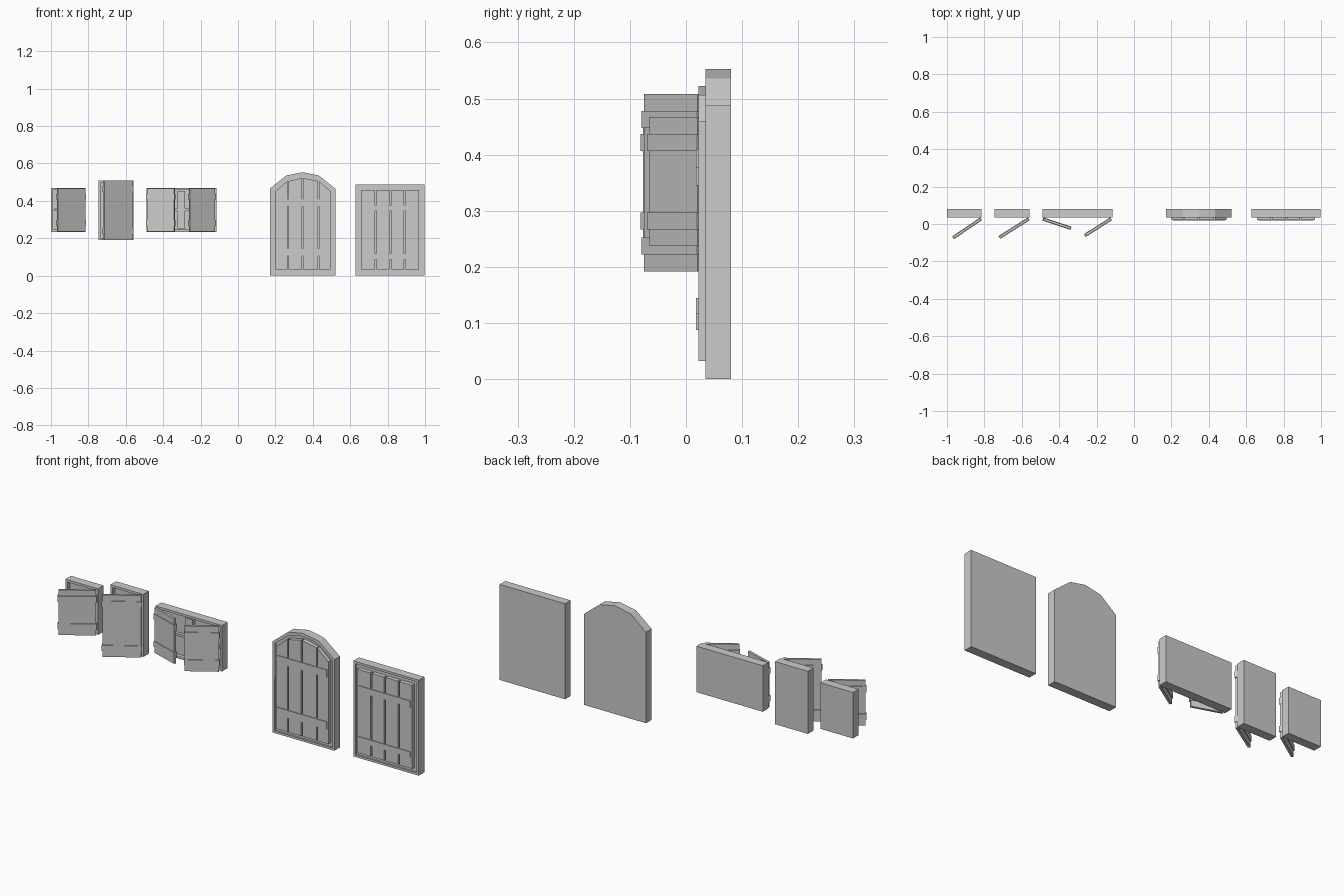
import bpy
import bmesh
from math import atan2, cos, sin
from mathutils import Matrix, Vector

if "Cube" in bpy.data.objects:
    bpy.data.objects.remove(bpy.data.objects["Cube"], do_unlink=True)

GREY = (0.6, 0.6, 0.6, 1)
mat = bpy.data.materials.new("plain_grey")
mat.use_nodes = True
mat.diffuse_color = GREY
bsdf = mat.node_tree.nodes["Principled BSDF"]
bsdf.inputs["Base Color"].default_value = GREY

BACK, FACE = 0.08, 0.035      # wall side and front plane of every frame
DOOR_FRONT = 0.022


def finish(name, bm):
    bmesh.ops.recalc_face_normals(bm, faces=bm.faces)
    mesh = bpy.data.meshes.new(name)
    bm.to_mesh(mesh)
    bm.free()
    mesh.materials.append(mat)
    obj = bpy.data.objects.new(name, mesh)
    bpy.context.collection.objects.link(obj)
    return obj


def prism(name, outline, front, back, rim=0, depth=0):
    """Extrude an x-z outline along y, optionally sinking its front inside a rim."""
    bm = bmesh.new()
    face = bm.faces.new([bm.verts.new((x, front, z)) for x, z in outline])
    ext = bmesh.ops.extrude_face_region(bm, geom=[face], use_keep_orig=True)
    verts = [g for g in ext["geom"] if isinstance(g, bmesh.types.BMVert)]
    bmesh.ops.translate(bm, verts=verts, vec=(0, back - front, 0))
    bmesh.ops.recalc_face_normals(bm, faces=bm.faces)
    if rim:
        bm.normal_update()
        face = min(bm.faces, key=lambda f: f.calc_center_median().y)
        bmesh.ops.inset_region(bm, faces=[face], thickness=rim)
        ext = bmesh.ops.extrude_face_region(bm, geom=[face])
        verts = [g for g in ext["geom"] if isinstance(g, bmesh.types.BMVert)]
        bmesh.ops.translate(bm, verts=verts, vec=(0, depth, 0))
        if face.is_valid:
            bmesh.ops.delete(bm, geom=[face], context='FACES_ONLY')
    return finish(name, bm)


def rect(x0, x1, z0, z1):
    return [(x0, z0), (x1, z0), (x1, z1), (x0, z1)]


def box(name, center, size, angle=0):
    bm = bmesh.new()
    m = Matrix.Translation(center) @ Matrix.Rotation(angle, 4, 'Z')
    bmesh.ops.create_cube(bm, size=1, matrix=m @ Matrix.Diagonal((*size, 1)))
    return finish(name, bm)


def shutter(name, hinge, tip, z0, z1, batten_inset):
    """Open shutter board with two battens wrapped around it."""
    a, b = Vector(hinge), Vector(tip)
    mid, d = (a + b) / 2, b - a
    angle, width = atan2(d.y, d.x), d.length
    box(name, (mid.x, mid.y, (z0 + z1) / 2), (width, 0.012, z1 - z0), angle)
    for label, z in (("lower", z0 + batten_inset), ("upper", z1 - batten_inset)):
        box(f"{name}_{label}_batten", (mid.x, mid.y, z),
            (width + 0.006, 0.018, 0.03), angle)


def window(name, x0, x1, z0, z1, mullion=0, crossbar=False):
    """Recessed window frame with optional glazing bars."""
    prism(name + "_frame", rect(x0, x1, z0, z1), FACE, BACK, 0.017, 0.02)
    cx, cz = (x0 + x1) / 2, (z0 + z1) / 2
    if mullion:
        box(name + "_mullion", (cx, 0.048, cz), (mullion, 0.02, z1 - z0 - 0.034))
    if crossbar:
        box(name + "_crossbar", (cx, 0.049, cz), (x1 - x0 - 0.034, 0.018, 0.012))


def door(name, frame, xs, zs, bottom, gap, bars):
    """Frame, planks with tops following zs, and two crossbars."""
    prism(name + "_frame", frame, FACE, BACK, 0.016, 0.008)
    last = len(xs) - 2
    for i in range(len(xs) - 1):
        a = xs[i] + (gap / 2 if i else 0)
        b = xs[i + 1] - (gap / 2 if i < last else 0)
        prism(f"{name}_plank_{i + 1}",
              [(a, bottom), (b, bottom), (b, zs[i + 1]), (a, zs[i])],
              DOOR_FRONT, FACE + 0.009)
    for i, (z0, z1) in enumerate(bars):
        prism(f"{name}_crossbar_{i + 1}",
              rect(xs[0] + 0.008, xs[-1] - 0.008, z0, z1), 0.018, FACE)


# Windows and their open shutters
window("small_window", -1.0, -0.815, 0.235, 0.47, crossbar=True)
shutter("small_shutter", (-0.82, 0.026), (-0.965, -0.072), 0.237, 0.467, 0.045)

window("tall_window", -0.745, -0.56, 0.19, 0.51)
shutter("tall_shutter", (-0.565, 0.026), (-0.717, -0.07), 0.192, 0.508, 0.045)

window("wide_window", -0.49, -0.115, 0.235, 0.47, mullion=0.04, crossbar=True)
shutter("wide_shutter_right", (-0.485, 0.026), (-0.34, -0.022), 0.237, 0.467, 0.045)
shutter("wide_shutter_left", (-0.125, 0.026), (-0.26, -0.06), 0.237, 0.467, 0.045)

# Arched door
arch = [(0.17, 0), (0.52, 0), (0.52, 0.465), (0.432, 0.536),
        (0.345, 0.553), (0.258, 0.536), (0.17, 0.465)]
door("arched_door", arch, [0.2, 0.267, 0.345, 0.43, 0.495],
     [0.452, 0.506, 0.522, 0.506, 0.452], 0.032, 0.006,
     [(0.105, 0.145), (0.37, 0.41)])

# Square door
door("square_door", rect(0.627, 0.997, 0, 0.488),
     [0.658, 0.737, 0.815, 0.892, 0.968], [0.459] * 5, 0.032, 0.009,
     [(0.088, 0.118), (0.345, 0.378)])
